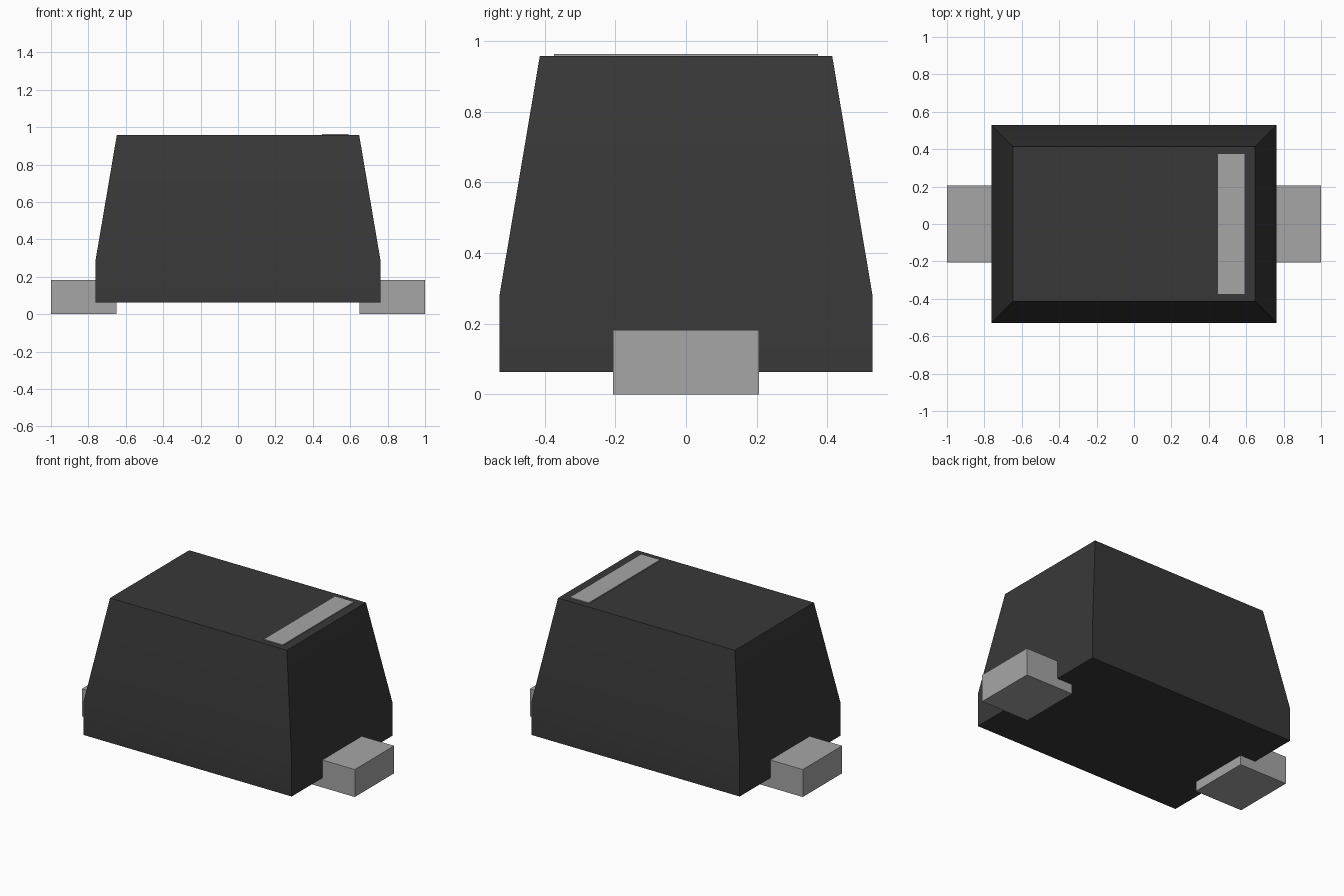
import bpy
import bmesh
import math

cube = bpy.data.objects.get("Cube")
if cube:
    bpy.data.objects.remove(cube, do_unlink=True)


def material(name, rgb):
    mat = bpy.data.materials.new(name)
    mat.use_nodes = True
    mat.diffuse_color = (*rgb, 1)
    mat.node_tree.nodes["Principled BSDF"].inputs["Base Color"].default_value = (*rgb, 1)
    return mat


def stack(name, sections, mat, centre_x=0):
    """Closed solid lofted through rectangles (half x, half y, z), bottom to top."""
    bm = bmesh.new()
    rings = [[bm.verts.new((centre_x + sx * hx, sy * hy, z))
              for sx, sy in ((-1, -1), (1, -1), (1, 1), (-1, 1))]
             for hx, hy, z in sections]
    bm.faces.new(rings[0][::-1])
    bm.faces.new(rings[-1])
    for low, high in zip(rings, rings[1:]):
        for i in range(4):
            j = (i + 1) % 4
            bm.faces.new((low[i], low[j], high[j], high[i]))
    mesh = bpy.data.meshes.new(name)
    bm.to_mesh(mesh)
    bm.free()
    mesh.materials.append(mat)
    obj = bpy.data.objects.new(name, mesh)
    bpy.context.collection.objects.link(obj)
    return obj


black = material("black plastic", (0.04, 0.04, 0.04))
grey = material("grey metal", (0.38, 0.38, 0.38))

# Moulded body: straight lower band, tapered upper part, soft bend between them
body = stack("body", [(0.763, 0.528, 0.063), (0.763, 0.528, 0.28),
                      (0.648, 0.414, 0.957)], black)
bpy.ops.object.select_all(action='DESELECT')
body.select_set(True)
bpy.context.view_layer.objects.active = body
bpy.ops.object.shade_smooth_by_angle(angle=math.radians(30))

# Terminals tucked into the lower ends of the body
for side, sign in (("left", 1), ("right", -1)):
    stack(f"{side}_terminal", [(0.175, 0.206, 0), (0.175, 0.206, 0.182)],
          grey, sign * 0.825)

# Marking stripe on the top
stack("top_stripe", [(0.07, 0.374, 0.955), (0.07, 0.374, 0.963)], grey, 0.52)
